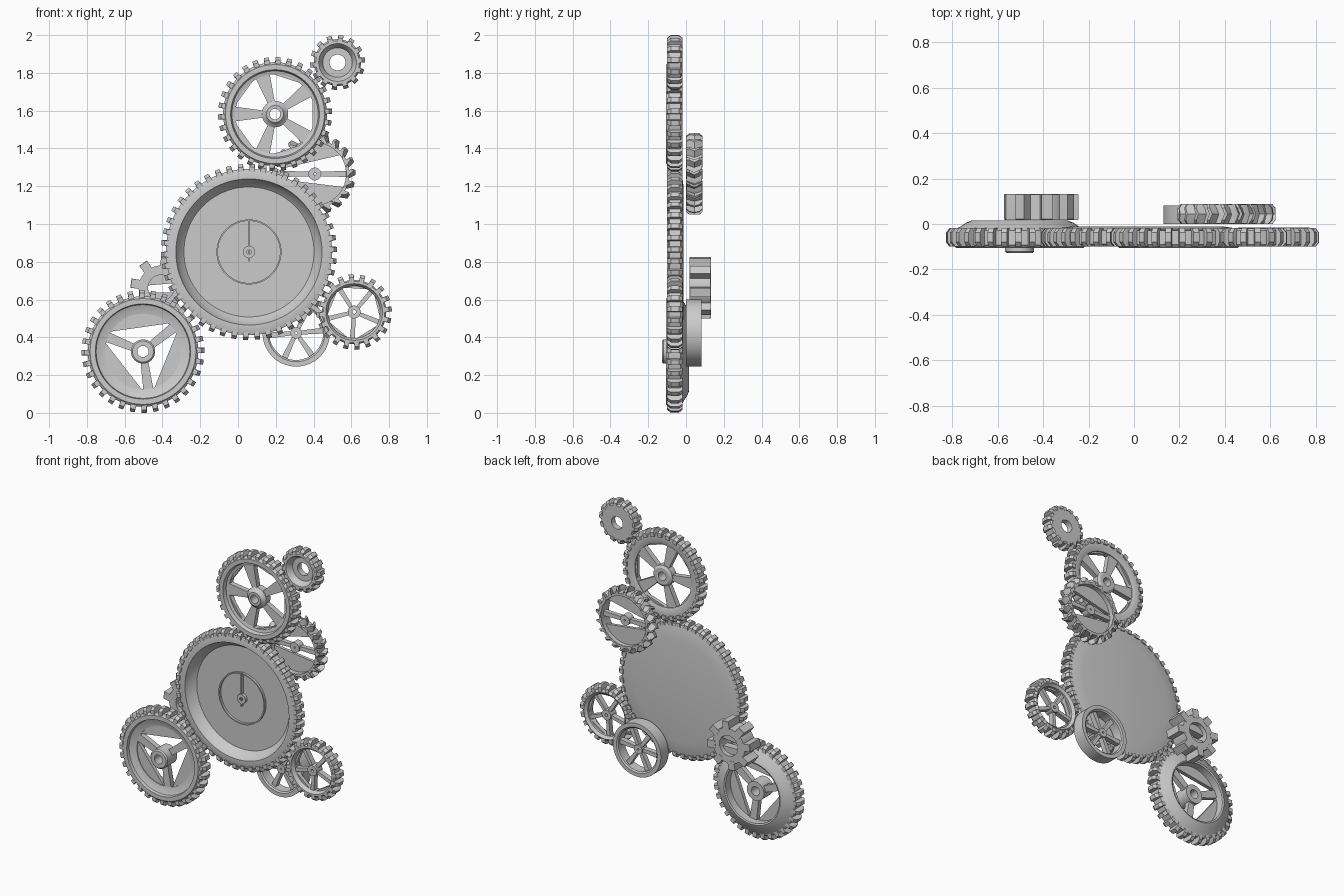
import bpy, bmesh
from math import sin, cos, pi, radians

def pol(r, a, y):
    return (r * cos(a), y, r * sin(a))

def loft(bm, sections):
    # skin between equal-length polygons, capped at both ends
    rows = [[bm.verts.new(p) for p in s] for s in sections]
    n = len(rows[0])
    for a, b in zip(rows, rows[1:]):
        for i in range(n):
            bm.faces.new((a[i], a[(i + 1) % n], b[(i + 1) % n], b[i]))
    bm.faces.new(rows[0])
    bm.faces.new(rows[-1])

def prism(bm, pts, y0, y1):
    loft(bm, [[(x, y, z) for x, z in pts] for y in (y0, y1)])

def lathe(bm, prof, seg=64):
    # closed (radius, y) profile spun round the y axis; radius 0 becomes a pole
    cols = []
    for r, y in prof:
        if r == 0:
            cols.append([bm.verts.new((0, y, 0))] * seg)
        else:
            cols.append([bm.verts.new(pol(r, 2 * pi * i / seg, y)) for i in range(seg)])
    for k in range(len(prof)):
        a, b = cols[k], cols[(k + 1) % len(prof)]
        for i in range(seg):
            j = (i + 1) % seg
            vs = list(dict.fromkeys((a[i], a[j], b[j], b[i])))
            if len(vs) > 2:
                bm.faces.new(vs)

def tube(bm, r0, r1, y0, y1, seg=32):
    lathe(bm, [(r0, y0), (r1, y0), (r1, y1), (r0, y1)], seg)

def teeth(bm, n, root, tip, y0, y1, phase=0, chamfer=0.02, lean=0, chevron=0,
          base=0.56, top=0.42):
    p = 2 * pi / n
    low = tip - chamfer * 0.8
    ym = (y0 + y1) / 2
    for i in range(n):
        def section(y, r, s):
            a = phase + i * p + s
            return [pol(root - 0.015, a - base * p / 2, y), pol(r, a + lean - top * p / 2, y),
                    pol(r, a + lean + top * p / 2, y), pol(root - 0.015, a + base * p / 2, y)]
        rows = [section(y0, low, 0), section(y0 + chamfer, tip, chevron * 0.4)]
        if chevron:
            rows.append(section(ym, tip, chevron))
        rows += [section(y1 - chamfer, tip, chevron * 0.4), section(y1, low, 0)]
        loft(bm, rows)

def spokes(bm, n, r0, r1, w0, w1, y0, y1, phase):
    for i in range(n):
        a = phase + 2 * pi * i / n
        c, s = cos(a), sin(a)
        prism(bm, [(r * c - w * s, r * s + w * c) for r, w in
                   ((r0, -w0), (r1, -w1), (r1, w1), (r0, w0))], y0, y1)

def segment(bm, r, a0, a1, y0, y1):
    # plate between an arc and its chord
    prism(bm, [(r * cos(a0 + (a1 - a0) * k / 14), r * sin(a0 + (a1 - a0) * k / 14))
               for k in range(15)], y0, y1)

def web_fill(bm, n, r, w, y0, y1, phase):
    for i in range(n):
        a = phase + 2 * pi * i / n
        segment(bm, r + 0.004, a + w / r, a + 2 * pi / n - w / r, y0, y1)

def finish(name, bm, x, z):
    bmesh.ops.recalc_face_normals(bm, faces=bm.faces[:])
    me = bpy.data.meshes.new(name)
    bm.to_mesh(me)
    bm.free()
    ob = bpy.data.objects.new(name, me)
    bpy.context.collection.objects.link(ob)
    ob.location = (x, 0, z)
    bpy.ops.object.select_all(action='DESELECT')
    ob.select_set(True)
    bpy.context.view_layer.objects.active = ob
    bpy.ops.object.shade_smooth_by_angle(angle=radians(30))

# large central gear with dished plate, dial ring and pointer
bm = bmesh.new()
lathe(bm, [(0, -0.03), (0.344, -0.03), (0.375, -0.06), (0.387, -0.095), (0.42, -0.095),
           (0.44, -0.088), (0.44, -0.028), (0.40, -0.02), (0.34, -0.012), (0, -0.012)], 92)
teeth(bm, 46, 0.44, 0.466, -0.1, -0.018, 0.03)
tube(bm, 0.164, 0.172, -0.045, -0.025, 64)
tube(bm, 0.012, 0.032, -0.05, -0.025)
prism(bm, [(-0.003, -0.05), (0.003, -0.05), (0.003, 0.175), (-0.003, 0.175)], -0.05, -0.027)
finish("central_gear", bm, 0.058, 0.852)

# upper gear with five tapered spokes
bm = bmesh.new()
lathe(bm, [(0.21, -0.075), (0.228, -0.08), (0.235, -0.105), (0.262, -0.105), (0.275, -0.09),
           (0.275, -0.028), (0.235, -0.025), (0.21, -0.035)])
teeth(bm, 30, 0.275, 0.302, -0.1, -0.018, 0.05)
spokes(bm, 5, 0.05, 0.22, 0.017, 0.04, -0.075, -0.04, radians(180))
web_fill(bm, 5, 0.212, 0.045, -0.07, -0.045, radians(180))
lathe(bm, [(0.028, -0.105), (0.045, -0.105), (0.055, -0.09), (0.07, -0.08),
           (0.07, -0.035), (0.055, -0.025), (0.028, -0.025)], 32)
finish("upper_gear", bm, 0.196, 1.582)

# small top pinion
bm = bmesh.new()
lathe(bm, [(0.042, -0.06), (0.078, -0.06), (0.092, -0.09), (0.1, -0.1), (0.115, -0.1),
           (0.124, -0.09), (0.124, -0.028), (0.115, -0.02), (0.042, -0.02)], 56)
teeth(bm, 14, 0.124, 0.146, -0.1, -0.018, 0.1)
finish("top_pinion", bm, 0.527, 1.855)

# rear gear with leaning chevron teeth and a single cross bar
bm = bmesh.new()
tube(bm, 0.165, 0.182, 0.002, 0.085, 60)
teeth(bm, 20, 0.182, 0.216, 0, 0.088, 0, 0.018, 0.1, -0.09, 0.65, 0.2)
spokes(bm, 2, 0.015, 0.172, 0.012, 0.016, 0.03, 0.06, 0)
segment(bm, 0.172, radians(36), radians(170), 0.035, 0.055)
segment(bm, 0.172, radians(190), radians(336), 0.035, 0.055)
tube(bm, 0.006, 0.034, 0.02, 0.07)
finish("chevron_gear", bm, 0.407, 1.265)

# lower left gear with three spokes and a bulging back
bm = bmesh.new()
lathe(bm, [(0.2, -0.07), (0.225, -0.075), (0.248, -0.085), (0.252, -0.105), (0.28, -0.105),
           (0.293, -0.092), (0.293, -0.028), (0.262, -0.012), (0.235, 0.006), (0.21, 0.016),
           (0.2, 0.012)])
teeth(bm, 32, 0.293, 0.325, -0.1, -0.018, 0.02)
spokes(bm, 3, 0.045, 0.21, 0.02, 0.027, -0.07, -0.035, radians(38))
web_fill(bm, 3, 0.202, 0.03, -0.065, -0.04, radians(38))
lathe(bm, [(0.03, -0.128), (0.056, -0.128), (0.064, -0.12), (0.064, -0.02), (0.03, -0.02)], 32)
finish("lower_left_gear", bm, -0.503, 0.325)

# thick eight-tooth rear sprocket
bm = bmesh.new()
tube(bm, 0.068, 0.118, 0.018, 0.13, 48)
teeth(bm, 8, 0.118, 0.163, 0.018, 0.132, radians(171), 0.003, 0, 0, 0.6, 0.38)
segment(bm, 0.072, radians(20), radians(170), 0.05, 0.1)
segment(bm, 0.072, radians(200), radians(340), 0.05, 0.1)
finish("rear_sprocket", bm, -0.408, 0.662)

# toothless rear wheel with six spokes
bm = bmesh.new()
lathe(bm, [(0.143, 0.008), (0.152, 0), (0.178, 0), (0.178, 0.082), (0.152, 0.082),
           (0.143, 0.075)], 72)
spokes(bm, 6, 0.015, 0.15, 0.01, 0.016, 0.025, 0.06, radians(5))
tube(bm, 0.006, 0.03, 0.015, 0.07)
finish("rear_wheel", bm, 0.308, 0.423)

# right gear with five slim spokes
bm = bmesh.new()
lathe(bm, [(0.138, -0.08), (0.15, -0.1), (0.162, -0.1), (0.17, -0.09), (0.17, -0.028),
           (0.155, -0.015), (0.138, -0.03)], 60)
teeth(bm, 20, 0.17, 0.2, -0.1, -0.018, 0.08)
spokes(bm, 5, 0.02, 0.145, 0.01, 0.013, -0.075, -0.04, radians(50))
web_fill(bm, 5, 0.14, 0.015, -0.07, -0.045, radians(50))
tube(bm, 0.01, 0.034, -0.09, -0.03)
finish("right_gear", bm, 0.615, 0.534)
